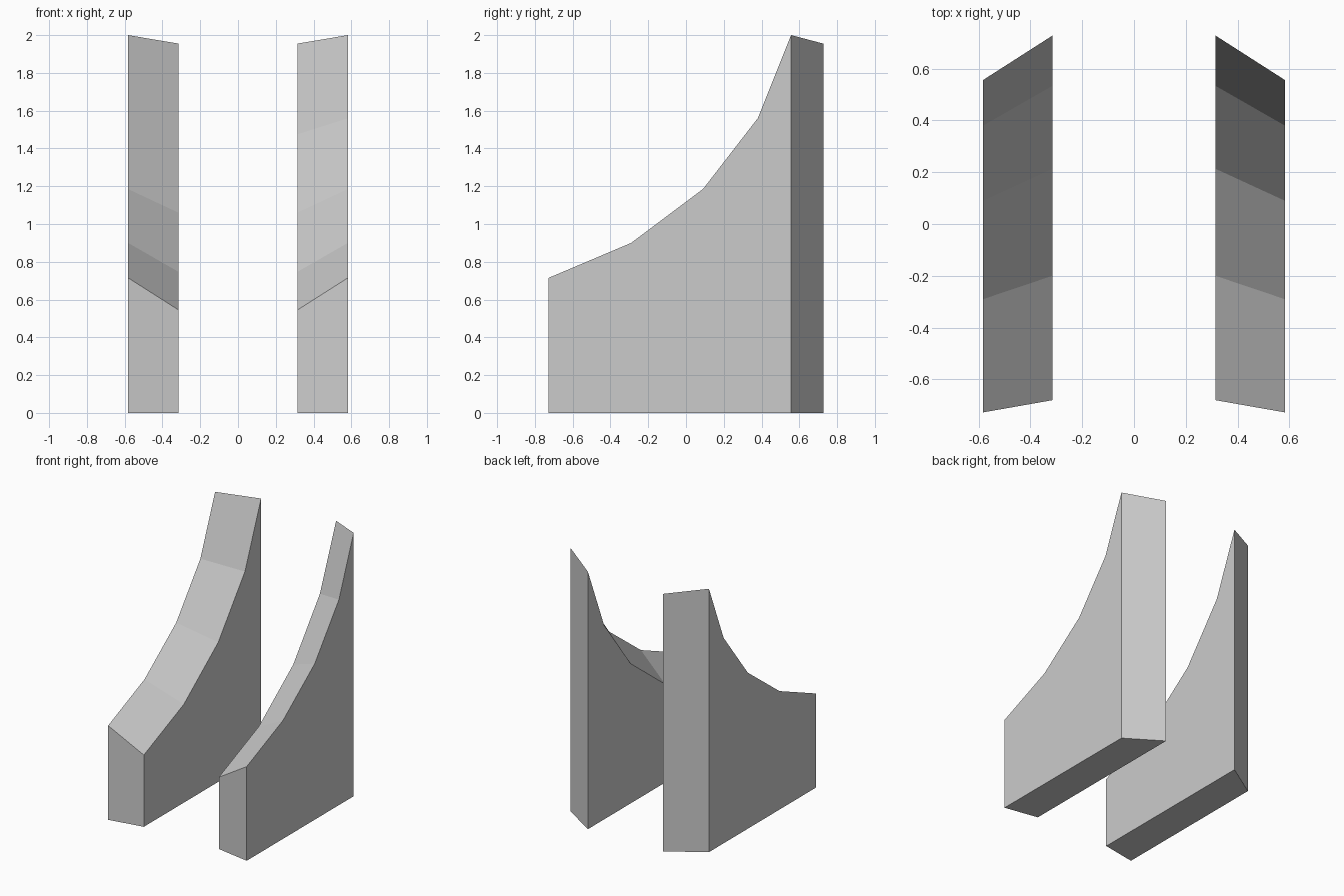
import bpy, bmesh

if "Cube" in bpy.data.objects:
    bpy.data.objects.remove(bpy.data.objects["Cube"])

# Side profiles (y, z) of the curved top edge, front to back
OUTER = [(-0.727, 0.715), (-0.29, 0.9), (0.09, 1.185), (0.38, 1.56), (0.556, 2.0)]
INNER = [(-0.68, 0.545), (-0.2, 0.747), (0.213, 1.06), (0.533, 1.475), (0.727, 1.955)]


def profile_loop(bm, x, top):
    """Close a top edge down to the floor and return its vertices."""
    outline = [(top[0][0], 0)] + top + [(top[-1][0], 0)]
    return [bm.verts.new((x, y, z)) for y, z in outline]


# Swept support: outer and inner profiles joined by side strips
bm = bmesh.new()
outer = profile_loop(bm, 0.582, OUTER)
inner = profile_loop(bm, 0.315, INNER)
bm.faces.new(outer)
bm.faces.new(inner[::-1])
n = len(outer)
for i in range(n):
    j = (i + 1) % n
    bm.faces.new((outer[i], inner[i], inner[j], outer[j]))
bmesh.ops.recalc_face_normals(bm, faces=bm.faces)

mesh = bpy.data.meshes.new("curved_support")
bm.to_mesh(mesh)
bm.free()
support = bpy.data.objects.new("curved_support", mesh)
bpy.context.collection.objects.link(support)

# Matching support on the other side
mirror = support.modifiers.new("other_side", 'MIRROR')
mirror.use_axis = (True, False, False)
mirror.use_mirror_merge = False
